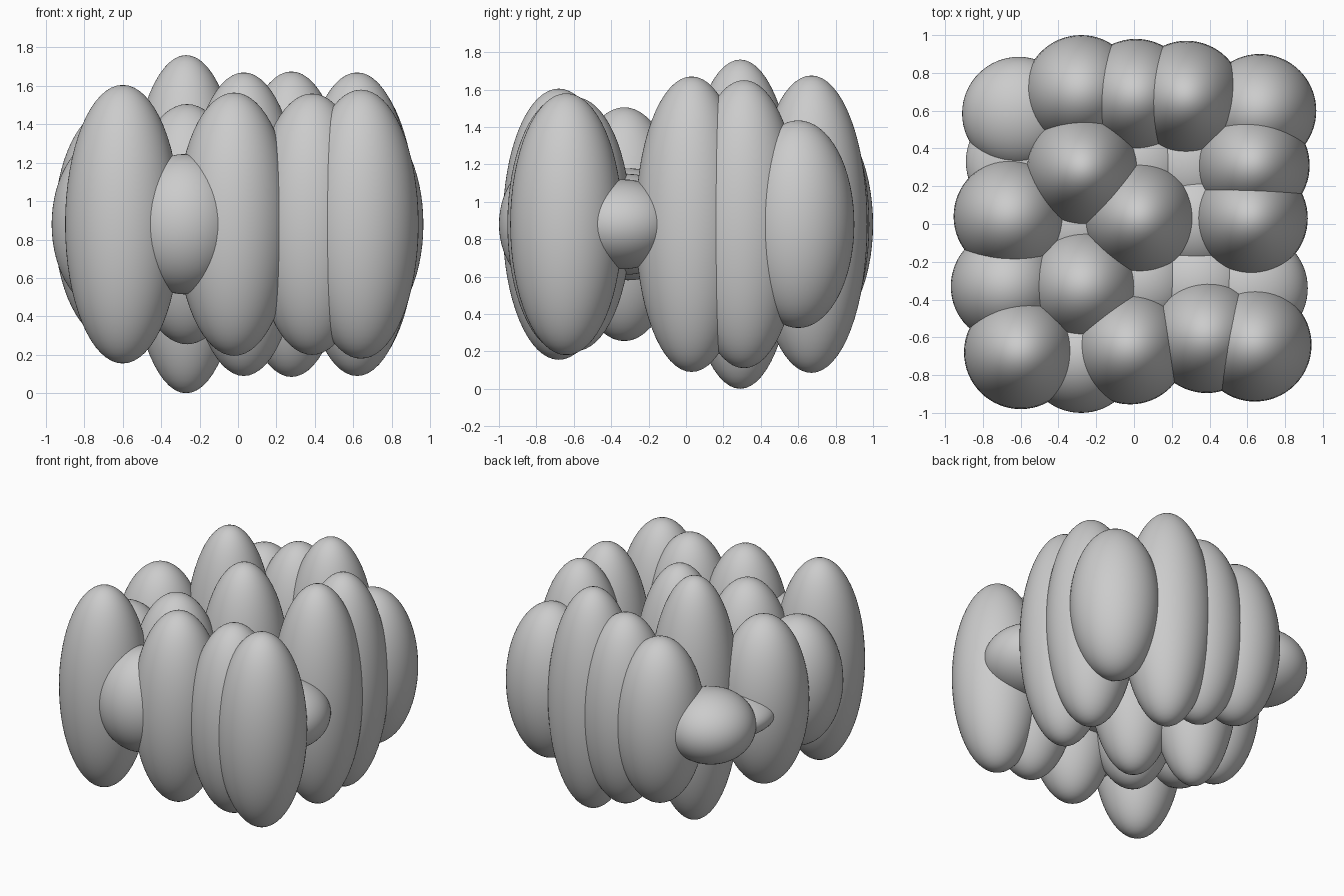
import bpy

RADIUS = 0.30      # shared horizontal radius of every lobe
MID_Z = 0.88       # all lobes are centred at this height

# Rows of lobes from front to back: (x, y, half height)
ROWS = {
    "front_lobe": [(-0.60, -0.68, 0.725), (-0.28, -0.70, 0.365), (-0.02, -0.655, 0.685),
                   (0.385, -0.595, 0.68), (0.64, -0.64, 0.70)],
    "front_inner_lobe": [(-0.67, -0.33, 0.46), (-0.265, -0.33, 0.625), (0.03, -0.31, 0.30),
                         (0.33, -0.32, 0.27), (0.62, -0.34, 0.24)],
    "middle_lobe": [(-0.655, 0.04, 0.605), (-0.30, 0.0, 0.25), (0.03, 0.03, 0.79),
                    (0.33, 0.02, 0.30), (0.62, 0.03, 0.79)],
    "back_inner_lobe": [(-0.59, 0.33, 0.14), (-0.27, 0.29, 0.88), (0.02, 0.32, 0.27),
                        (0.30, 0.32, 0.25), (0.63, 0.31, 0.77)],
    "back_lobe": [(-0.61, 0.585, 0.25), (-0.28, 0.70, 0.593), (0.01, 0.68, 0.684),
                  (0.278, 0.67, 0.795), (0.665, 0.60, 0.555)],
}


def lobe(name, x, y, half_height):
    """Smooth upright ellipsoid."""
    bpy.ops.mesh.primitive_uv_sphere_add(segments=64, ring_count=32, radius=1,
                                         location=(x, y, MID_Z))
    obj = bpy.context.object
    obj.name = name
    obj.scale = (RADIUS, RADIUS, half_height)
    bpy.ops.object.transform_apply(location=False, rotation=False, scale=True)
    bpy.ops.object.shade_smooth()


# Cluster of overlapping lobes
for row, lobes in ROWS.items():
    for i, (x, y, h) in enumerate(lobes, 1):
        lobe(f"{row}_{i}", x, y, h)
